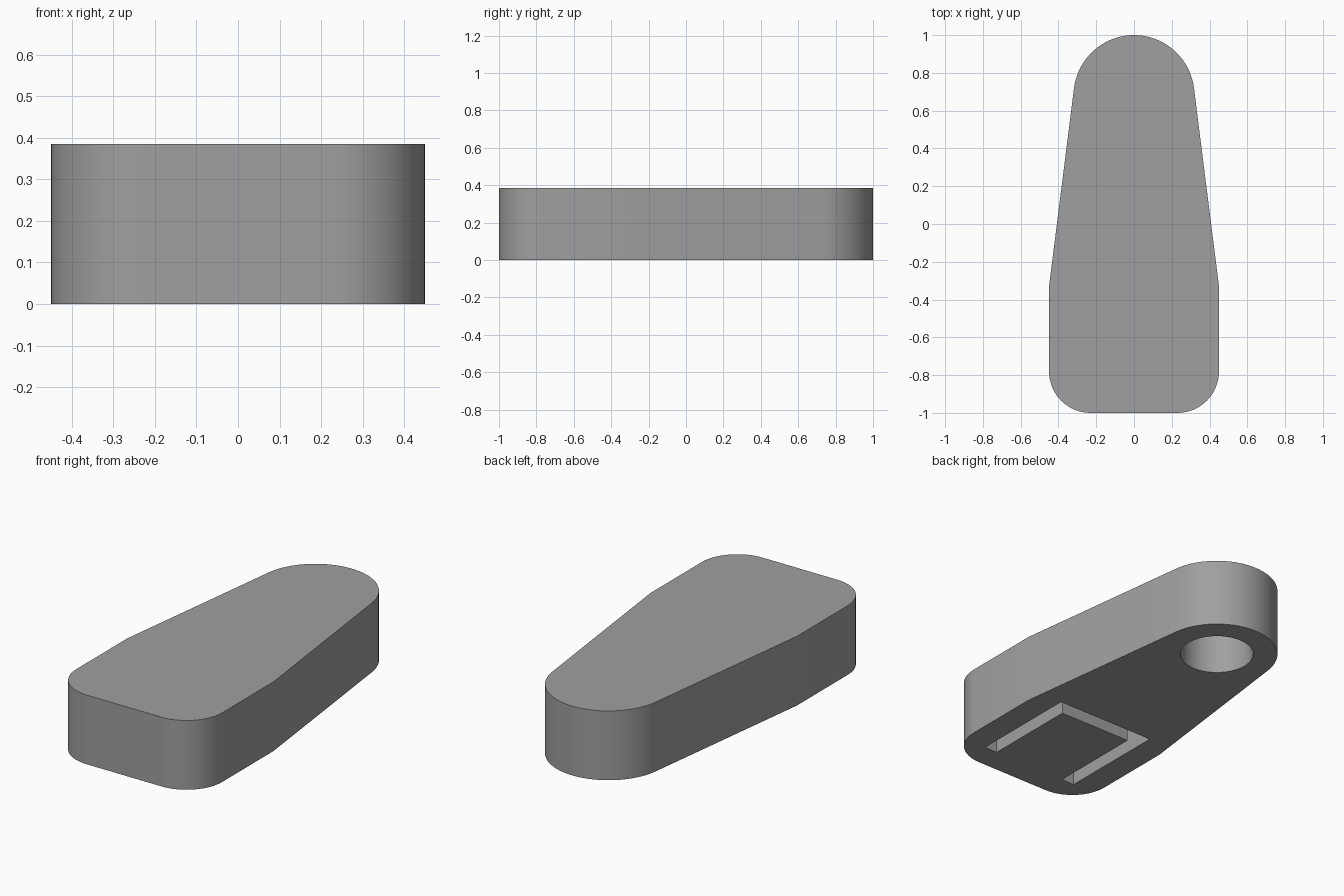
import bpy, bmesh, math

if "Cube" in bpy.data.objects:
    bpy.data.objects.remove(bpy.data.objects["Cube"])

HEIGHT = 0.385
BACK_Y, BACK_R = 0.68, 0.32      # round back end
HALF_W, BEND_Y = 0.45, -0.33     # straight front half
CORNER_R = 0.22                  # front corners
SLOT_DEPTH = 0.30
HOLE_DEPTH = 0.30

grey = bpy.data.materials.new("mid grey")
grey.diffuse_color = (0.35, 0.35, 0.35, 1)
grey.use_nodes = True
grey.node_tree.nodes["Principled BSDF"].inputs["Base Color"].default_value = grey.diffuse_color


def arc(cx, cy, r, start, end, steps):
    return [(cx + r * math.cos(math.radians(start + (end - start) * i / steps)),
             cy + r * math.sin(math.radians(start + (end - start) * i / steps)))
            for i in range(steps + 1)]


def prism(name, outline, z0, z1):
    """Extrude a counter-clockwise outline from z0 to z1."""
    bm = bmesh.new()
    face = bm.faces.new([bm.verts.new((x, y, z0)) for x, y in outline])
    top = bmesh.ops.extrude_face_region(bm, geom=[face])
    verts = [g for g in top["geom"] if isinstance(g, bmesh.types.BMVert)]
    bmesh.ops.translate(bm, verts=verts, vec=(0, 0, z1 - z0))
    bmesh.ops.recalc_face_normals(bm, faces=bm.faces)
    mesh = bpy.data.meshes.new(name)
    bm.to_mesh(mesh)
    bm.free()
    mesh.materials.append(grey)
    obj = bpy.data.objects.new(name, mesh)
    bpy.context.collection.objects.link(obj)
    return obj


# Tapered body: round back, straight front half, rounded front corners
cx, cy = HALF_W - CORNER_R, -1 + CORNER_R
outline = (arc(cx, cy, CORNER_R, -90, 0, 16)
           + [(HALF_W, BEND_Y)]
           + arc(0, BACK_Y, BACK_R, 7.2, 172.8, 40)
           + [(-HALF_W, BEND_Y)]
           + arc(-cx, cy, CORNER_R, 180, 270, 16))
body = prism("tapered_body", outline, 0, HEIGHT)

# Blind round hole under the back end
hole = prism("hole_cutter", arc(0, BACK_Y, 0.192, 0, 354.375, 63), -0.1, HOLE_DEPTH)

# U-shaped slot under the front end
half = [(0.305, -0.86), (0.305, -0.235)]
inner = [(0.225, -0.32), (0.225, -0.86)]
slot_outline = (half + [(-x, y) for x, y in reversed(half)]
                + [(-x, y) for x, y in reversed(inner)] + inner)
slot = prism("slot_cutter", slot_outline, -0.1, SLOT_DEPTH)

# Cut the recesses into the body
bpy.context.view_layer.objects.active = body
body.select_set(True)
for cutter in (hole, slot):
    cutter.hide_render = True
    mod = body.modifiers.new(cutter.name, "BOOLEAN")
    mod.operation = "DIFFERENCE"
    mod.solver = "EXACT"
    mod.object = cutter
    bpy.ops.object.modifier_apply(modifier=mod.name)
    bpy.data.objects.remove(cutter)

bpy.ops.object.shade_smooth_by_angle(angle=math.radians(30))
